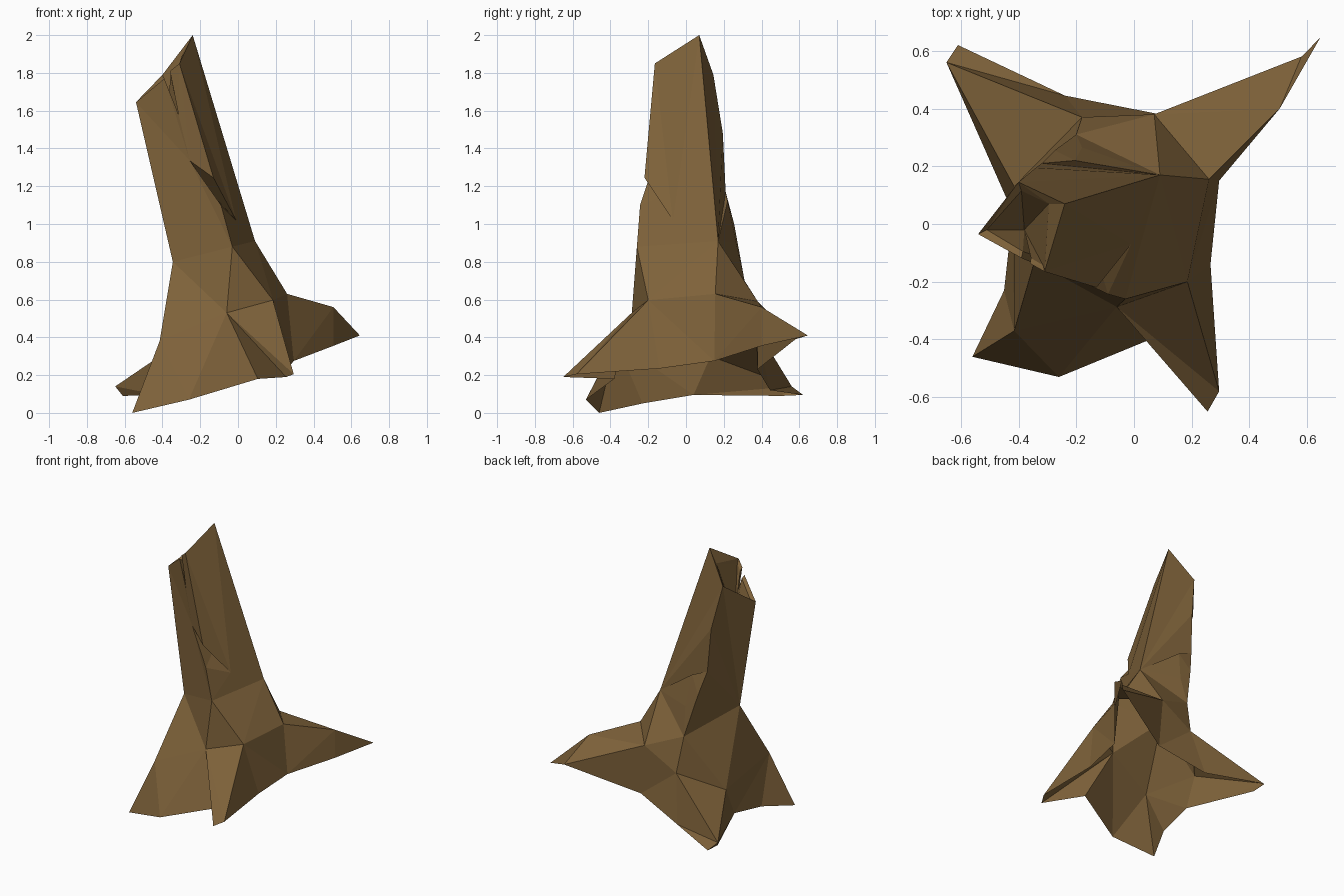
import bpy, bmesh
from mathutils import Vector

cube = bpy.data.objects.get("Cube")
if cube:
    bpy.data.objects.remove(cube, do_unlink=True)

bark = bpy.data.materials.new("brown bark")
bark.use_nodes = True
bark.diffuse_color = (0.21, 0.122, 0.042, 1)
bark.node_tree.nodes["Principled BSDF"].inputs["Base Color"].default_value = bark.diffuse_color

# Corner points shared between neighbouring parts, so that the shell stays closed
rim = dict(rim_left=(-.24, .07, 2), rim_front=(-.31, -.165, 1.85),
           rim_right=(-.54, -.035, 1.645), rim_back=(-.4, .145, 1.79))
notch = dict(notch_a=(-.39, -.118, 1.77), notch_low=(-.315, -.15, 1.58),
             notch_b=(-.36, -.137, 1.81))
chip = dict(chip_high=(-.34, .195, 1.48), chip_top=(-.32, .21, 1.17),
            chip_corner=(-.275, .255, 1.0), chip_deep=(-.205, .22, 1.12),
            chip_low=(-.18, .265, .9))
crack = dict(crack_start=(-.255, -.165, 1.335), crack_top=(-.13, -.22, 1.245),
             crack_end=(-.01, -.07, 1.02), crack_low=(-.09, -.243, 1.1),
             crack_deep=(-.14, -.08, 1.16))
waist = dict(waist_front=(-.03, -.26, .88), waist_left=(.09, .17, .91),
             waist_back=(-.2, .31, .7), waist_right=(-.345, -.13, .8))
hips = dict(hip_front=(-.06, -.287, .53), hip_side=(.185, -.2, .597),
            hip_left=(.26, .155, .63), hip_back=(.07, .38, .59),
            hip_tail=(-.18, .37, .45), hip_right=(-.415, .13, .3))
hem = dict(hem_front=(.105, -.38, .18), hem_side=(.265, -.14, .235),
           hem_left=(.295, .15, .275), hem_back=(.1, .378, .23),
           hem_tail=(-.24, .445, .12), hem_right=(-.42, .04, .095))
toes = dict(fr_ridge=(-.415, -.37, .38), fr_tip=(-.56, -.46, 0), fr_toe=(-.26, -.53, .07),
            fr_heel=(-.45, -.23, .05), fl_tip=(.255, -.65, .19), fl_toe=(.295, -.58, .205),
            bl_ridge=(.505, .4, .56), bl_under=(.505, .4, .355), bl_tip=(.645, .645, .41),
            bl_toe=(.58, .58, .39), br_tip=(-.65, .56, .14), br_toe=(-.61, .62, .095),
            br_heel=(-.61, .505, .09))
hollow = dict(in_left=(-.295, .07, 1.9), in_front=(-.315, -.143, 1.82),
              in_right=(-.51, -.02, 1.65), in_back=(-.39, .115, 1.765),
              in_a=(-.385, -.095, 1.75), in_low=(-.315, -.12, 1.58),
              in_b=(-.357, -.118, 1.79), pit=(-.38, -.02, 1.5))
points = {k: Vector(v) for group in (rim, notch, chip, crack, waist, hips, hem, toes, hollow)
          for k, v in group.items()}


def shell(name, fans=(), faces=()):
    """Faceted surface made of fans (hub first, then its edge) and single faces."""
    bm = bmesh.new()
    verts = {}

    def add(names):
        for n in names:
            if n not in verts:
                verts[n] = bm.verts.new(points[n])
        bm.faces.new([verts[n] for n in names])

    for fan in fans:
        hub, *edge = fan.split()
        for a, b in zip(edge, edge[1:]):
            add((hub, a, b))
    for face in faces:
        add(face.split())
    bmesh.ops.triangulate(bm, faces=bm.faces[:], ngon_method='EAR_CLIP')
    bmesh.ops.recalc_face_normals(bm, faces=bm.faces[:])
    # Make the faces look away from the core of the stump
    core = Vector((-.1, 0, .4))
    vote = sum(f.calc_area() * f.normal.dot(f.calc_center_median() - core) for f in bm.faces)
    if vote < 0:
        bmesh.ops.reverse_faces(bm, faces=bm.faces[:])
    mesh = bpy.data.meshes.new(name)
    bm.to_mesh(mesh)
    bm.free()
    mesh.materials.append(bark)
    bpy.context.collection.objects.link(bpy.data.objects.new(name, mesh))


# Leaning trunk, with a chip in the back corner and a crack in the front corner
shell("trunk",
      fans=["waist_right rim_right rim_back chip_high chip_top chip_corner waist_back",
            "waist_left rim_left rim_back chip_high chip_top chip_deep chip_low waist_back",
            "chip_corner chip_top chip_deep chip_low waist_back",
            "crack_end crack_top rim_front rim_left waist_left waist_front crack_low",
            "crack_start waist_right rim_right notch_a notch_low",
            "crack_start notch_low rim_front crack_top",
            "crack_start crack_low waist_front waist_right"],
      faces=["notch_low notch_b rim_front"])

# Crack cut into the front corner
shell("trunk_crack",
      fans=["crack_deep crack_start crack_top crack_end crack_low crack_start"])

# Broken top: rim thickness, notch sides and the hollow below
shell("hollow_top",
      fans=["pit in_right in_a in_low in_b in_front in_left in_back in_right"],
      faces=["rim_right notch_a in_a in_right", "notch_a notch_low in_low in_a",
             "notch_low notch_b in_b in_low", "notch_b rim_front in_front in_b",
             "rim_front rim_left in_left in_front", "rim_left rim_back in_back in_left",
             "rim_back rim_right in_right in_back"])

# Flare between trunk and roots
shell("root_flare",
      fans=["waist_left waist_front hip_side hip_left hip_back waist_back",
            "waist_back hip_back hip_tail hip_right waist_right",
            "hip_front waist_right waist_front hip_side"])

# Four roots, open underneath
shell("root_front_right",
      fans=["fr_ridge waist_right hip_front fr_toe fr_tip fr_heel hem_right hip_right waist_right"],
      faces=["hip_front hem_front fr_toe"])
shell("root_front_left",
      fans=["hip_front hem_front fl_tip fl_toe hip_side",
            "hip_side fl_toe hem_side hem_left hip_left"])
shell("root_back_left",
      fans=["bl_ridge hip_left hip_back bl_toe bl_tip bl_under hem_left hip_left"],
      faces=["hip_back bl_toe hem_back"])
shell("root_back_right",
      fans=["br_tip hem_right hip_right hip_tail hem_tail br_toe br_heel hem_right"],
      faces=["hip_back hem_back hem_tail hip_tail"])
